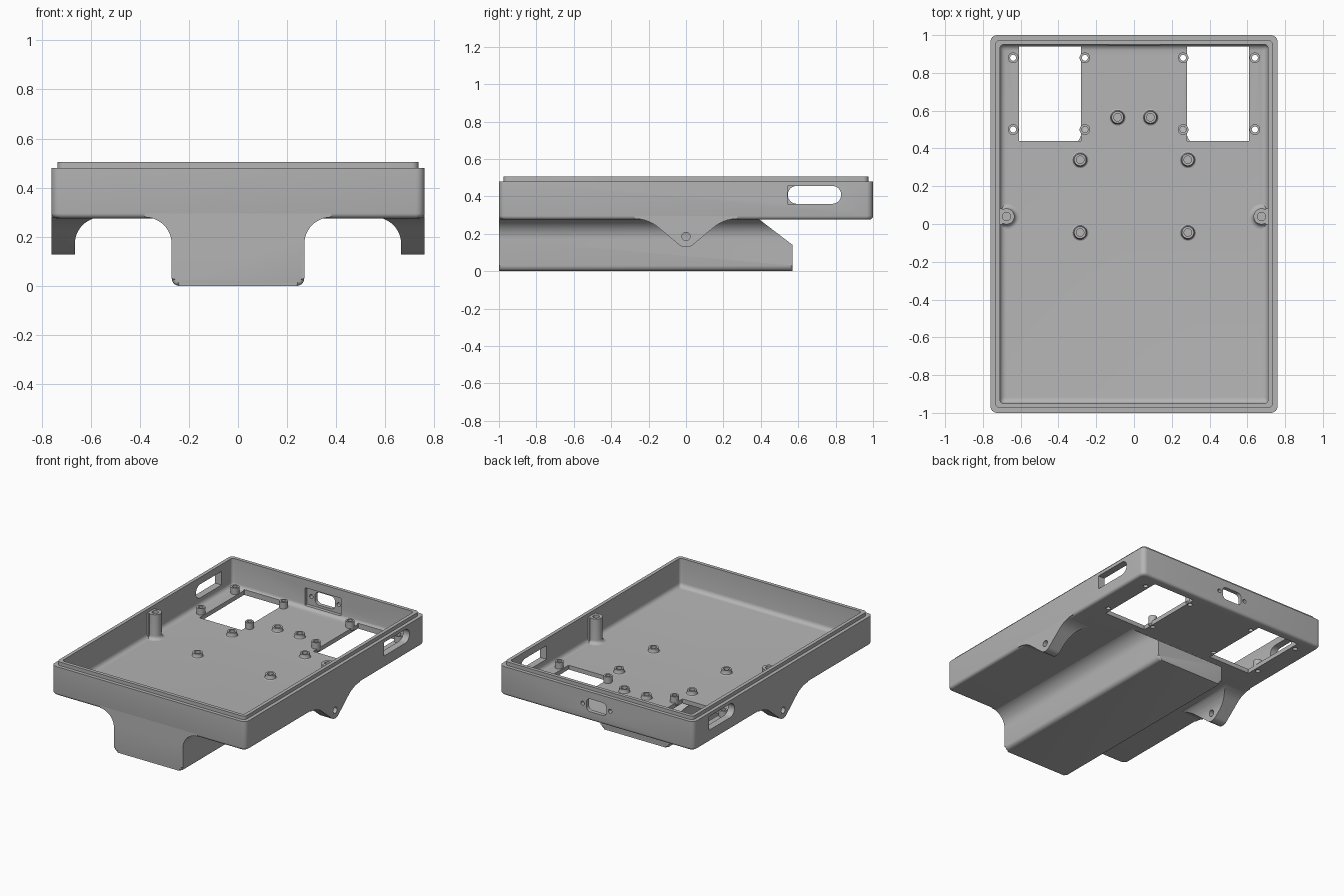
import bpy, bmesh
from math import sin, cos, radians, pi
from mathutils import Vector

cube = bpy.data.objects.get("Cube")
if cube:
    bpy.data.objects.remove(cube, do_unlink=True)

GREY = bpy.data.materials.new("plain grey")
GREY.use_nodes = True
GREY.diffuse_color = (0.46, 0.46, 0.46, 1)
GREY.node_tree.nodes["Principled BSDF"].inputs["Base Color"].default_value = GREY.diffuse_color


# ---------- helpers ----------
def make(name, bm):
    bmesh.ops.recalc_face_normals(bm, faces=bm.faces)
    mesh = bpy.data.meshes.new(name)
    bm.to_mesh(mesh)
    bm.free()
    mesh.materials.append(GREY)
    ob = bpy.data.objects.new(name, mesh)
    bpy.context.collection.objects.link(ob)
    return ob


def arc(cx, cy, r, a0, a1, n=10):
    steps = [radians(a0 + (a1 - a0) * i / n) for i in range(n + 1)]
    return [(cx + r * cos(a), cy + r * sin(a)) for a in steps]


def rounded(cx, cy, hx, hy, r, n=6):
    pts = []
    for i, (sx, sy) in enumerate([(1, 1), (-1, 1), (-1, -1), (1, -1)]):
        pts += arc(cx + sx * (hx - r), cy + sy * (hy - r), r, 90 * i, 90 * i + 90, n)
    return pts


def extrude(name, pts, axis, lo, hi, bevel=None):
    """Extrude a 2D outline along an axis; the outline fills the other two axes in order."""
    place = {"x": lambda p, d: (d, p[0], p[1]),
             "y": lambda p, d: (p[0], d, p[1]),
             "z": lambda p, d: (p[0], p[1], d)}[axis]
    bm = bmesh.new()
    rings = [[bm.verts.new(place(p, d)) for p in pts] for d in (lo, hi)]
    n = len(pts)
    for i in range(n):
        j = (i + 1) % n
        bm.faces.new((rings[0][i], rings[0][j], rings[1][j], rings[1][i]))
    caps = [bm.faces.new(r) for r in rings]
    if bevel:
        size, limit = bevel
        edges = [e for f in caps for e in f.edges if all(v.co.z < limit for v in e.verts)]
        bmesh.ops.bevel(bm, geom=edges, offset=size, segments=3, profile=0.5,
                        affect="EDGES", clamp_overlap=False)
    return make(name, bm)


def lathe(name, profile, loc, steps=28):
    bm = bmesh.new()
    verts = [bm.verts.new((r, 0, z)) for r, z in profile]
    edges = [bm.edges.new(pair) for pair in zip(verts, verts[1:])]
    bmesh.ops.spin(bm, geom=verts + edges, axis=(0, 0, 1), cent=(0, 0, 0),
                   angle=2 * pi, steps=steps, use_duplicate=False)
    bmesh.ops.remove_doubles(bm, verts=bm.verts, dist=0.0002)
    bmesh.ops.translate(bm, verts=bm.verts, vec=Vector(loc))
    return make(name, bm)


def boolean(ob, cutters, operation="DIFFERENCE"):
    for c in cutters:
        mod = ob.modifiers.new("cut", "BOOLEAN")
        mod.operation, mod.solver, mod.object = operation, "EXACT", c
    bpy.context.view_layer.update()
    result = ob.evaluated_get(bpy.context.evaluated_depsgraph_get())
    mesh = bpy.data.meshes.new_from_object(result)
    ob.modifiers.clear()
    ob.data = mesh
    for c in cutters:
        bpy.data.objects.remove(c, do_unlink=True)


# ---------- tray shell: nested rounded rectangles joined into walls, lip and floor ----------
HX, HY = 0.76, 1.0
BOTTOM, FLOOR, RIM, LIP = 0.275, 0.305, 0.48, 0.505
section = [(0.02 - 0.02 * sin(a), BOTTOM + 0.02 - 0.02 * cos(a))
           for a in (0, pi / 8, pi / 4, pi * 3 / 8, pi / 2)]
section += [(0, RIM), (0.025, RIM), (0.025, LIP), (0.05, LIP)]
section += [(0.08 - 0.03 * cos(a), FLOOR + 0.03 - 0.03 * sin(a))
            for a in (0, pi / 8, pi / 4, pi * 3 / 8, pi / 2)]
bm = bmesh.new()
loops = []
for inset, z in section:
    outline = rounded(0, 0, HX - inset, HY - inset, 0.035 - 0.3 * inset)
    loops.append([bm.verts.new((x, y, z)) for x, y in outline])
for a, b in zip(loops, loops[1:]):
    for i in range(len(a)):
        j = (i + 1) % len(a)
        bm.faces.new((a[i], a[j], b[j], b[i]))
bm.faces.new(loops[0])
bm.faces.new(loops[-1])
tray = make("tray", bm)

# ---------- openings in the tray ----------
BOSSES = [(s * x, y) for s in (1, -1) for x in (0.26, 0.64) for y in (0.50, 0.88)]
cuts = []
for s in (1, -1):
    # floor windows
    cuts.append(extrude("window_cut", rounded(s * 0.445, 0.69, 0.165, 0.25, 0.002, 1), "z", 0.2, 0.4))
    # side slots, square at one end and round at the other
    slot = [(-0.143, -0.048), (0.095, -0.048)] + arc(0.095, 0, 0.048, -80, 80) \
        + [(0.095, 0.048), (-0.143, 0.048)]
    slot = [(0.687 + s * u, 0.408 + v) for u, v in slot]
    cuts.append(extrude("slot_cut", slot, "x", s * 0.65, s * 0.85))
    # connector screw holes
    cuts.append(extrude("screw_cut", arc(s * 0.107, 0.385, 0.014, 0, 345, 23), "y", 0.9, 1.1))
for x, y in BOSSES:
    cuts.append(extrude("boss_cut", arc(x, y, 0.016, 0, 345, 23), "z", 0.2, 0.4))
cuts.append(extrude("connector_cut", rounded(0, 0.385, 0.078, 0.045, 0.03), "y", 0.9, 1.1))
cuts.append(extrude("recess_cut", rounded(0, 0.385, 0.14, 0.062, 0.004, 2), "y", 0.9, 0.972))
boolean(tray, cuts)

# ---------- keel under the tray, flared into the floor and sloped at the back ----------
half = arc(0.24, 0.03, 0.03, -90, 0, 6) + arc(0.38, 0.17, 0.11, 180, 90, 12) + [(0.38, 0.295)]
keel = extrude("keel", half + [(-x, z) for x, z in reversed(half)], "y", -1.0, 0.57, (0.015, 0.15))
boolean(keel, [extrude("slope_cut", [(0.60, 0.117), (0.345, 0.312), (0.62, 0.312)], "x", -0.5, 0.5)])

# ---------- pivot ears: side outline crossed with a filleted section ----------
side = arc(0, 0.188, 0.06, -90, -50, 6) + arc(0.276, 0.08, 0.2, 130, 90, 10) + [(0.276, 0.295)]
side += [(-y, z) for y, z in reversed(side[1:])]
for s, label in ((1, "left"), (-1, "right")):
    cross = [(HX, 0.295), (HX, 0.1), (0.665, 0.1)] + arc(0.555, 0.17, 0.11, 0, 90, 12) + [(0.555, 0.295)]
    ear = extrude(label + "_ear", [(s * x, z) for x, z in cross], "y", -0.4, 0.4)
    boolean(ear, [extrude("outline", side, "x", s * 0.5, s * 0.9)], "INTERSECT")
    boolean(ear, [extrude("pivot_cut", arc(0, 0.186, 0.022, 0, 345, 23), "x", s * 0.5, s * 0.9)])

# ---------- screw bosses around the windows ----------
for x, y in BOSSES:
    lathe("screw_boss", [(0.016, 0.276), (0.016, 0.35), (0.028, 0.35), (0.028, 0.29), (0.016, 0.276)],
          (x, y, 0))

# ---------- low standoffs on the floor ----------
for s in (1, -1):
    for x, y in [(0.285, 0.34), (0.285, -0.045), (0.087, 0.565)]:
        lathe("standoff", [(0, FLOOR + 0.002), (0.02, FLOOR + 0.002), (0.02, 0.335), (0.032, 0.335),
                           (0.033, 0.318), (0.037, 0.309), (0.044, FLOOR), (0.044, 0.295)], (s * x, y, 0))

# ---------- tall lid posts joined to the side walls ----------
for s in (1, -1):
    foot = [(0.067 - r, z) for r, z in arc(0, 0.33, 0.025, 0, -90, 6)]
    lathe("lid_post", [(0, 0.38), (0.022, 0.38), (0.022, RIM), (0.042, RIM)] + foot + [(0.067, 0.295)],
          (s * 0.675, 0.04, 0))
    web = extrude("post_web", rounded(s * 0.71, 0.04, 0.015, 0.042, 0.002, 1), "z", 0.3, RIM - 0.001)

# ---------- smooth shading with sharp edges kept ----------
for ob in bpy.context.scene.objects:
    ob.select_set(ob.type == "MESH")
bpy.context.view_layer.objects.active = tray
bpy.ops.object.shade_smooth_by_angle(angle=radians(30))
